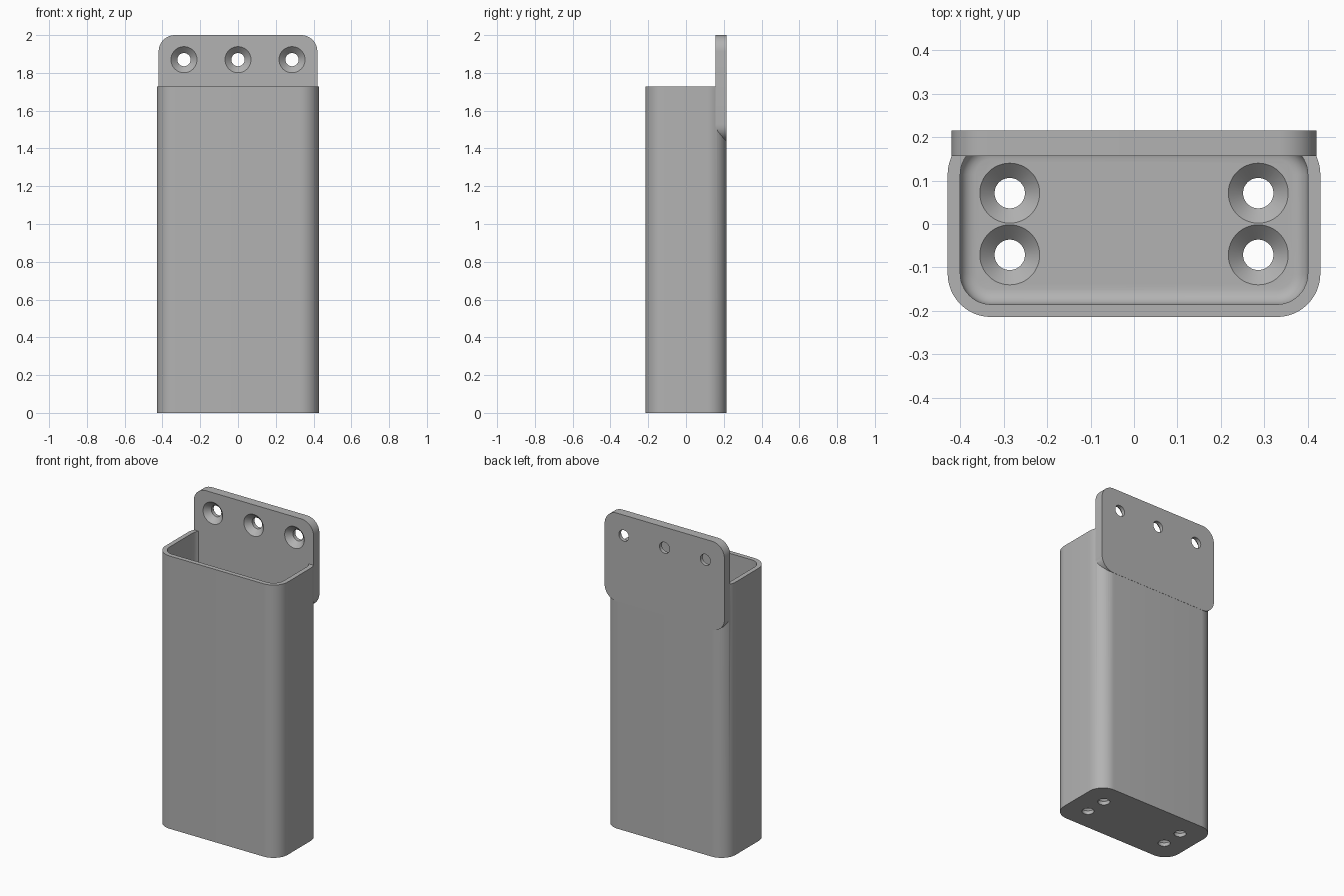
import bpy, bmesh, math
from mathutils import Matrix

default = bpy.data.objects.get("Cube")
if default:
    bpy.data.objects.remove(default, do_unlink=True)

grey = bpy.data.materials.new("plain grey")
grey.use_nodes = True
colour = (0.45, 0.45, 0.45, 1)
grey.diffuse_color = colour
grey.node_tree.nodes["Principled BSDF"].inputs["Base Color"].default_value = colour

UPRIGHT = Matrix.Rotation(math.radians(90), 4, 'X')   # turns local +z to -y


def make_object(name, bm):
    bmesh.ops.recalc_face_normals(bm, faces=bm.faces)
    mesh = bpy.data.meshes.new(name)
    bm.to_mesh(mesh)
    bm.free()
    mesh.materials.append(grey)
    ob = bpy.data.objects.new(name, mesh)
    bpy.context.collection.objects.link(ob)
    return ob


def rounded_slab(name, half_x, half_y, depth, radius, matrix, floor_fillet=0):
    """Rounded rectangle in xy, extruded along z by depth, then placed."""
    bm = bmesh.new()
    ring = []
    steps = 12
    for corner, (sx, sy) in enumerate([(1, 1), (-1, 1), (-1, -1), (1, -1)]):
        for i in range(steps + 1):
            a = math.radians(90) * (corner + i / steps)
            ring.append(bm.verts.new((sx * (half_x - radius) + radius * math.cos(a),
                                      sy * (half_y - radius) + radius * math.sin(a), 0)))
    base = bm.faces.new(ring)
    top = bmesh.ops.extrude_face_region(bm, geom=[base], use_keep_orig=True)
    verts = [v for v in top["geom"] if isinstance(v, bmesh.types.BMVert)]
    bmesh.ops.translate(bm, verts=verts, vec=(0, 0, depth))
    if floor_fillet:
        edges = [e for e in bm.edges if all(v.co.z == 0 for v in e.verts)]
        bmesh.ops.bevel(bm, geom=edges, offset=floor_fillet, segments=5,
                        profile=0.5, affect='EDGES')
    bm.transform(matrix)
    return make_object(name, bm)


def screw_hole(name, matrix, thickness):
    """Countersunk cutter: its wide mouth lies on local z = 0, facing +z."""
    profile = [(0, 0.02), (0.069, 0.02), (0.069, 0), (0.035, -0.034),
               (0.035, -thickness - 0.02), (0, -thickness - 0.02)]
    bm = bmesh.new()
    verts = [bm.verts.new((r, 0, z)) for r, z in profile]
    edges = [bm.edges.new(pair) for pair in zip(verts, verts[1:])]
    bmesh.ops.spin(bm, geom=verts + edges, axis=(0, 0, 1), cent=(0, 0, 0),
                   angle=math.tau, steps=48)
    bmesh.ops.remove_doubles(bm, verts=bm.verts, dist=1e-5)
    bm.transform(matrix)
    return make_object(name, bm)


def combine(target, other, operation):
    mod = target.modifiers.new(other.name, 'BOOLEAN')
    mod.operation = operation
    mod.solver = 'EXACT'
    mod.object = other
    bpy.context.view_layer.objects.active = target
    bpy.ops.object.modifier_apply(modifier=mod.name)
    bpy.data.objects.remove(other, do_unlink=True)


WALL, FLOOR, PLATE = 0.029, 0.057, 0.058
BOX_X, BOX_Y, BOX_H = 0.429, 0.214, 1.729
PLATE_LOW, PLATE_TOP, PLATE_BACK = 1.44, 2.0, 0.215

# Open box
holder = rounded_slab("wall_holder", BOX_X, BOX_Y, BOX_H, 0.1, Matrix())
cavity = rounded_slab("cavity", BOX_X - WALL, BOX_Y - WALL, BOX_H, 0.071,
                      Matrix.Translation((0, 0, FLOOR)), floor_fillet=0.035)
combine(holder, cavity, 'DIFFERENCE')

# Mounting plate at the back
middle = (PLATE_LOW + PLATE_TOP) / 2
plate = rounded_slab("mounting_plate", 0.42, (PLATE_TOP - PLATE_LOW) / 2, PLATE, 0.086,
                     Matrix.Translation((0, PLATE_BACK, middle)) @ UPRIGHT)
combine(holder, plate, 'UNION')

# Countersunk holes in the plate and in the floor
for x in (-0.286, 0, 0.286):
    place = Matrix.Translation((x, PLATE_BACK - PLATE, 1.87)) @ UPRIGHT
    combine(holder, screw_hole("plate_hole", place, PLATE), 'DIFFERENCE')
for x in (-0.286, 0.286):
    for y in (-0.071, 0.071):
        place = Matrix.Translation((x, y, FLOOR))
        combine(holder, screw_hole("floor_hole", place, FLOOR), 'DIFFERENCE')

# Smooth curves, sharp edges
bpy.ops.object.select_all(action='DESELECT')
holder.select_set(True)
bpy.context.view_layer.objects.active = holder
bpy.ops.object.shade_smooth_by_angle(angle=math.radians(30))
